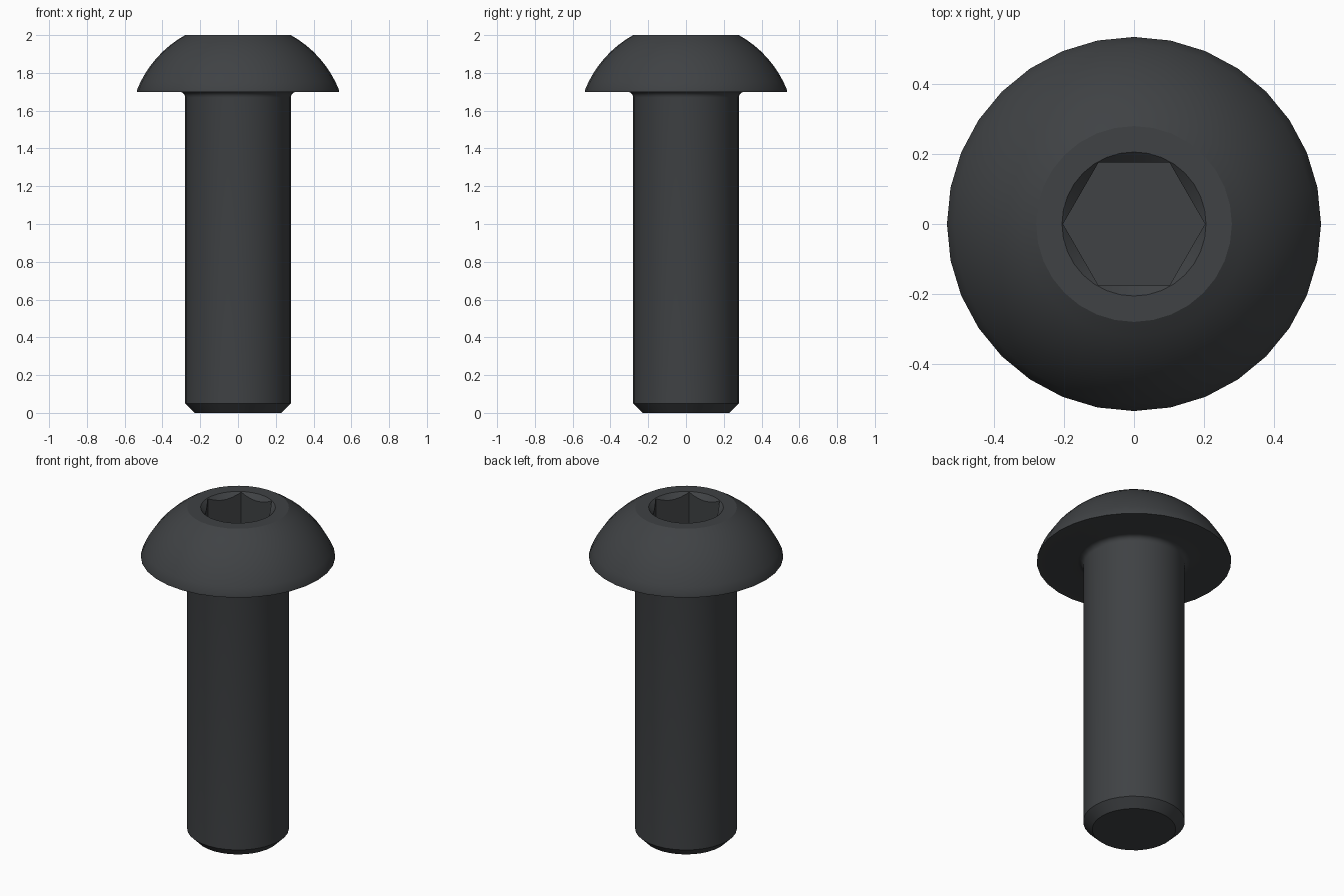
import bpy, bmesh
from math import sin, cos, pi, atan2, hypot

if "Cube" in bpy.data.objects:
    bpy.data.objects.remove(bpy.data.objects["Cube"])

SIDES = 32


def lathe(name, profile):
    """Revolve (radius, z) points around z; both ends are capped."""
    bm = bmesh.new()
    rings = [[bm.verts.new((r * cos(2 * pi * i / SIDES), r * sin(2 * pi * i / SIDES), z))
              for i in range(SIDES)] for r, z in profile]
    for a, b in zip(rings, rings[1:]):
        for i in range(SIDES):
            j = (i + 1) % SIDES
            bm.faces.new((a[i], a[j], b[j], b[i]))
    bm.faces.new(rings[0][::-1])
    bm.faces.new(rings[-1])
    bmesh.ops.recalc_face_normals(bm, faces=bm.faces)
    mesh = bpy.data.meshes.new(name)
    bm.to_mesh(mesh)
    bm.free()
    obj = bpy.data.objects.new(name, mesh)
    bpy.context.collection.objects.link(obj)
    return obj


def arc(cx, cz, radius, a0, a1, steps):
    return [(cx + radius * cos(a0 + (a1 - a0) * i / steps),
             cz + radius * sin(a0 + (a1 - a0) * i / steps)) for i in range(steps + 1)]


# Screw body: chamfered tip, shank, under-head fillet, rim and dome
dome_z = 1.497
dome_r = hypot(0.28, 2 - dome_z)
profile = [(0.23, 0), (0.28, 0.05)]
profile += arc(0.31, 1.67, 0.03, pi, pi / 2, 4)
profile += [(0.535, 1.70)]
profile += arc(0, dome_z, dome_r, atan2(1.71 - dome_z, 0.535), atan2(2 - dome_z, 0.28), 8)
screw = lathe("button_head_screw", profile)

# Socket cutters: hexagonal hole and countersink
bpy.ops.mesh.primitive_cylinder_add(vertices=6, radius=0.203, depth=0.5,
                                    location=(0, 0, 2.0), rotation=(0, 0, pi / 6))
hex_cutter = bpy.context.object
hex_cutter.name = "hex_socket_cutter"
countersink = lathe("countersink_cutter", [(0.165, 1.96), (0.206, 2.0), (0.226, 2.02)])

bpy.context.view_layer.objects.active = screw
for cutter in (hex_cutter, countersink):
    cutter.hide_render = True
    mod = screw.modifiers.new(cutter.name, 'BOOLEAN')
    mod.operation = 'DIFFERENCE'
    mod.solver = 'EXACT'
    mod.object = cutter
    bpy.ops.object.modifier_apply(modifier=mod.name)
for cutter in (hex_cutter, countersink):
    bpy.data.objects.remove(cutter)

# Dark steel colour and smooth shading
steel = bpy.data.materials.new("dark_steel")
steel.diffuse_color = (0.05, 0.054, 0.058, 1)
steel.use_nodes = True
steel.node_tree.nodes["Principled BSDF"].inputs["Base Color"].default_value = steel.diffuse_color
screw.data.materials.clear()
screw.data.materials.append(steel)
bpy.ops.object.select_all(action='DESELECT')
screw.select_set(True)
bpy.context.view_layer.objects.active = screw
bpy.ops.object.shade_smooth_by_angle(angle=25 * pi / 180)
